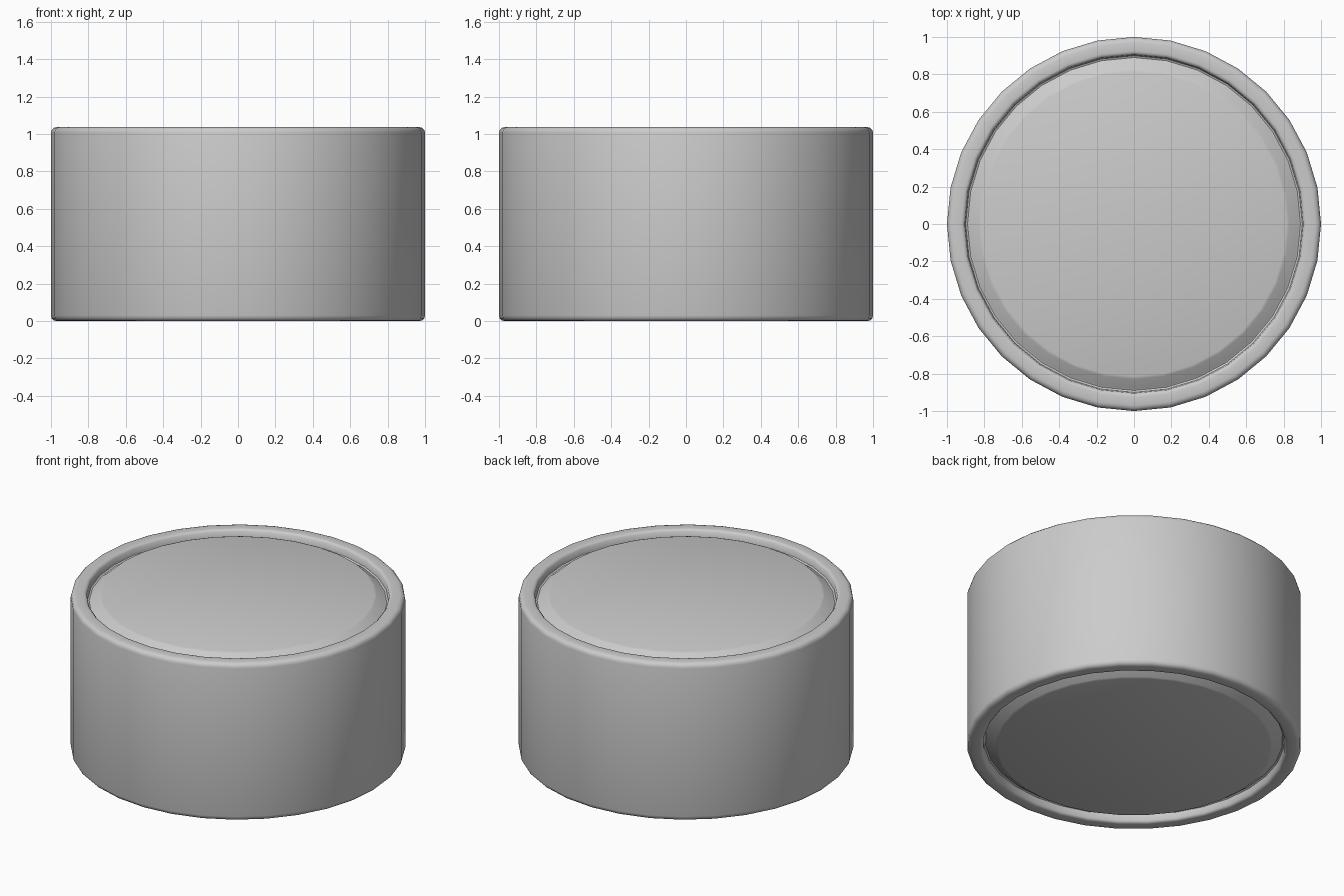
import bpy, bmesh
from math import cos, sin, pi, radians

if "Cube" in bpy.data.objects:
    bpy.data.objects.remove(bpy.data.objects["Cube"])

SIDES = 32
HEIGHT = 1.037

# End cap section (radius, depth below the end face), from centre outwards:
# raised panel, sloped edge, groove, rim, rounded outer corner
CAP = [(0.815, 0.004), (0.83, 0.009), (0.88, 0.05), (0.89, 0.055), (0.90, 0.05),
       (0.905, 0.012), (0.915, 0.002), (0.925, 0.0), (0.97, 0.0), (0.985, 0.004),
       (0.996, 0.015), (1.0, 0.03)]


def lathe(name, profile):
    """Spin a profile around z and close both ends with flat faces."""
    bm = bmesh.new()
    rings = [[bm.verts.new((r * cos(2 * pi * i / SIDES), r * sin(2 * pi * i / SIDES), z))
              for i in range(SIDES)] for r, z in profile]
    for a, b in zip(rings, rings[1:]):
        for i in range(SIDES):
            j = (i + 1) % SIDES
            bm.faces.new((a[i], a[j], b[j], b[i]))
    bm.faces.new(rings[0])
    bm.faces.new(rings[-1])
    bmesh.ops.recalc_face_normals(bm, faces=bm.faces)
    mesh = bpy.data.meshes.new(name)
    bm.to_mesh(mesh)
    bm.free()
    obj = bpy.data.objects.new(name, mesh)
    bpy.context.collection.objects.link(obj)
    return obj


# Can body: bottom cap, straight wall, mirrored top cap
bottom = [(r, d) for r, d in CAP]
top = [(r, HEIGHT - d) for r, d in reversed(CAP)]
can = lathe("can_body", bottom + top)

bpy.context.view_layer.objects.active = can
can.select_set(True)
bpy.ops.object.shade_smooth_by_angle(angle=radians(40))
